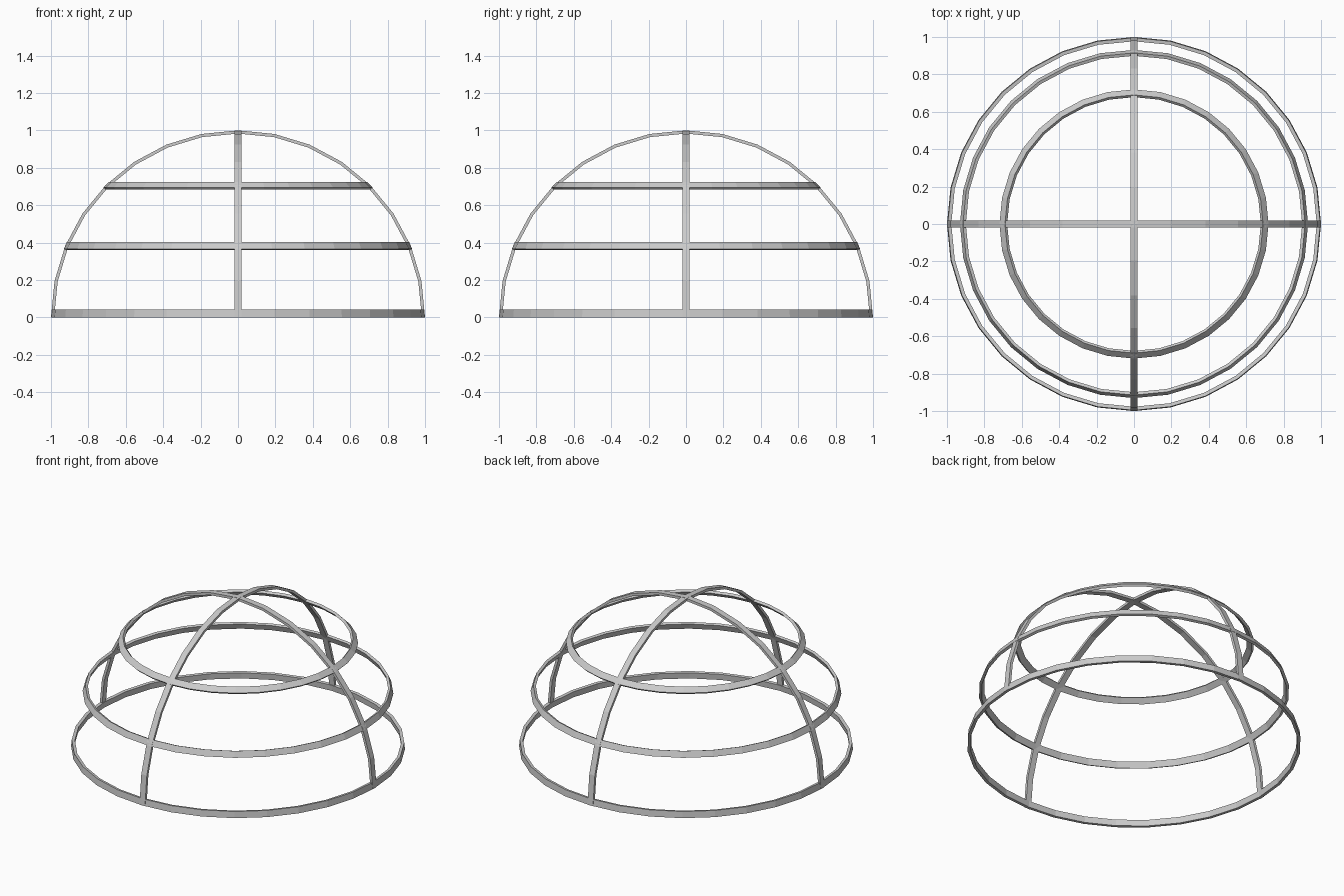
import bpy, bmesh
from math import sin, cos, pi, radians

if "Cube" in bpy.data.objects:
    bpy.data.objects.remove(bpy.data.objects["Cube"])

SEG = 32          # sides of a full circle
T = 0.017         # bar thickness
W = 0.041         # bar width


def finish(name, bm):
    bmesh.ops.recalc_face_normals(bm, faces=bm.faces)
    mesh = bpy.data.meshes.new(name)
    bm.to_mesh(mesh)
    bm.free()
    ob = bpy.data.objects.new(name, mesh)
    bpy.context.collection.objects.link(ob)
    return ob


def bridge(bm, loops, closed):
    """Skin a list of matching vertex loops."""
    n = len(loops[0])
    pairs = list(zip(loops, loops[1:]))
    if closed:
        pairs.append((loops[-1], loops[0]))
    else:
        bm.faces.new(loops[0])
        bm.faces.new(loops[-1])
    for a, b in pairs:
        for i in range(n):
            j = (i + 1) % n
            bm.faces.new((a[i], a[j], b[j], b[i]))


def ring(name, profile):
    """Revolve an (r, z) profile about the z axis."""
    bm = bmesh.new()
    loops = []
    for k in range(SEG):
        a = 2 * pi * k / SEG
        loops.append([bm.verts.new((r * cos(a), r * sin(a), z)) for r, z in profile])
    bridge(bm, loops, True)
    return finish(name, bm)


def band(lat, half):
    """Cross-section lying along the dome at a latitude."""
    c, s = cos(lat), sin(lat)
    return [(c * (1 - d) - s * h, s * (1 - d) + c * h)
            for d, h in ((0, -half), (0, half), (T, half), (T, -half))]


def arch(name, turn):
    """Half-circle bar over the dome."""
    bm = bmesh.new()
    loops = []
    for k in range(SEG // 2 + 1):
        a = 2 * pi * k / SEG
        loops.append([bm.verts.new((r * cos(a), y, r * sin(a)))
                      for r, y in ((1, -0.02), (1, 0.02), (1 - T, 0.02), (1 - T, -0.02))])
    bridge(bm, loops, False)
    ob = finish(name, bm)
    ob.rotation_euler.z = turn


# horizontal rings
ring("base_ring", [(1, 0), (0.996, 0.042), (0.977, 0.039), (0.981, 0)])
ring("middle_ring", band(radians(22.65), W / 2))
ring("upper_ring", band(radians(45.2), W / 2))

# crossing arches
arch("side_arch", 0)
arch("front_arch", pi / 2)
